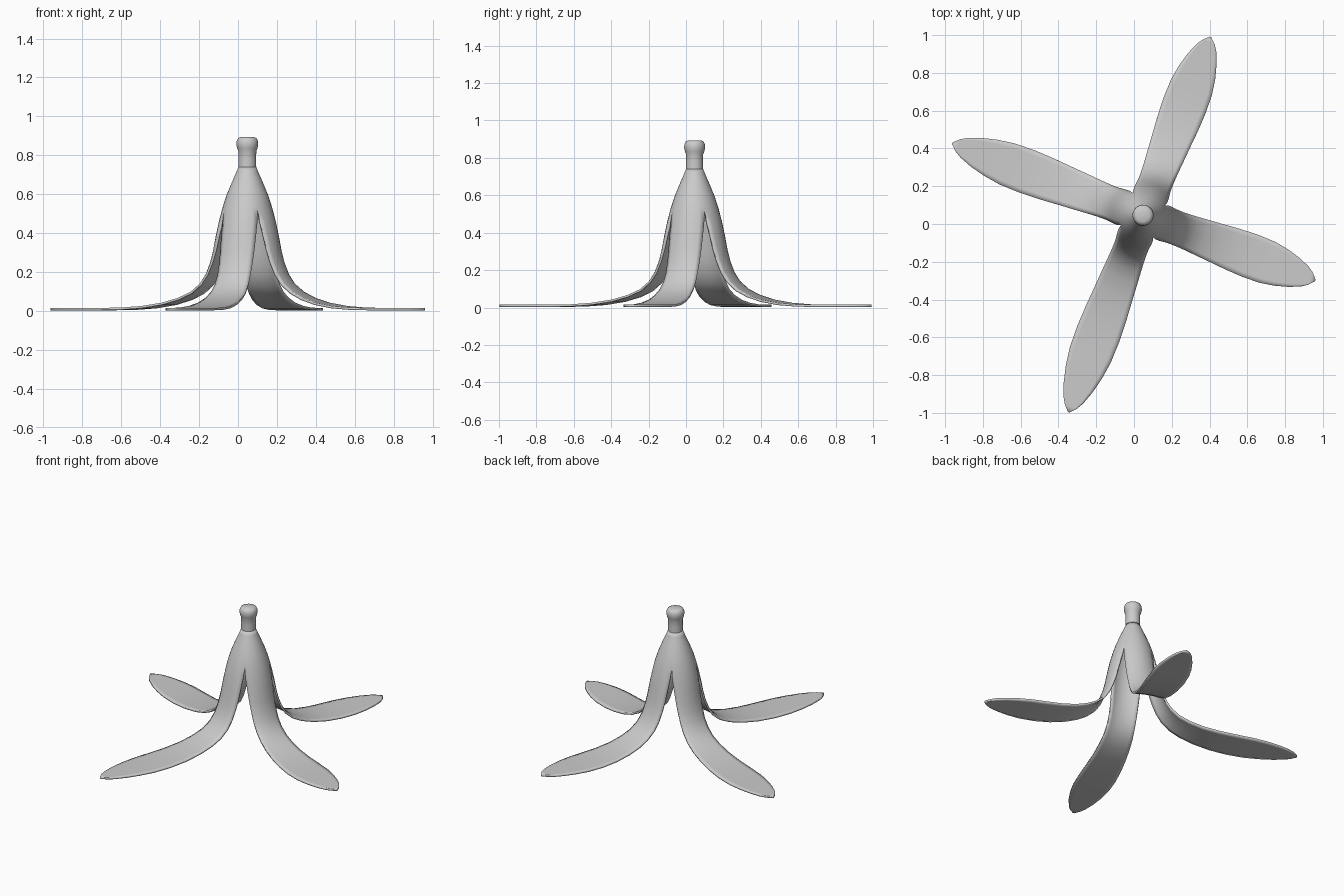
import bpy, bmesh
from math import sin, cos, pi, radians

if "Cube" in bpy.data.objects:
    bpy.data.objects.remove(bpy.data.objects["Cube"])

CX, CY = 0.048, 0.046          # axis of the stem
N = 8                          # strips across each peel flap


def finish(name, bm):
    me = bpy.data.meshes.new(name)
    bm.to_mesh(me)
    bm.free()
    ob = bpy.data.objects.new(name, me)
    bpy.context.collection.objects.link(ob)
    bpy.context.view_layer.objects.active = ob
    ob.select_set(True)
    bpy.ops.object.shade_smooth_by_angle(angle=radians(50))
    ob.select_set(False)
    return ob


# closed upper part of the peel: (radius, z)
upper = [(0.046, 0.74), (0.056, 0.715), (0.08, 0.66), (0.107, 0.595), (0.128, 0.53)]
# free flap: (radius, z, half width, roundness of the cross-section)
flap = [(0.147, 0.46, 0.096, 1.0), (0.163, 0.385, 0.096, 0.9),
        (0.177, 0.31, 0.094, 0.8), (0.192, 0.25, 0.092, 0.7),
        (0.214, 0.19, 0.091, 0.6), (0.245, 0.14, 0.092, 0.5),
        (0.29, 0.098, 0.095, 0.35), (0.35, 0.067, 0.1, 0.2),
        (0.43, 0.042, 0.106, 0.1), (0.53, 0.025, 0.114, 0),
        (0.64, 0.017, 0.119, 0), (0.75, 0.015, 0.116, 0),
        (0.84, 0.015, 0.102, 0), (0.92, 0.015, 0.081, 0),
        (0.985, 0.015, 0.056, 0), (1.02, 0.015, 0.034, 0), (1.05, 0.015, 0.004, 0)]
rows = [(r, z, r * sin(pi / 4), 1.0) for r, z in upper] + flap

# peel: four flaps welded together near the top
bm = bmesh.new()
for k, length in enumerate((1.01, 1.08, 1.115, 0.975)):
    a = radians(69.3 + 90 * k)
    grid = []
    for r, z, h, rnd in rows:
        if r > 0.3:
            r = 0.3 + (r - 0.3) * (length - 0.3) / 0.75
        line = []
        for j in range(N + 1):
            t = (2 * j / N - 1) * pi / 4
            R = h / sin(pi / 4)
            lat, rad = R * sin(t), r - rnd * R * (1 - cos(t))
            line.append(bm.verts.new((CX + rad * cos(a) - lat * sin(a),
                                      CY + rad * sin(a) + lat * cos(a), z)))
        grid.append(line)
    for p, q in zip(grid, grid[1:]):
        for j in range(N):
            bm.faces.new((p[j], q[j], q[j + 1], p[j + 1]))
bmesh.ops.remove_doubles(bm, verts=bm.verts, dist=0.0005)
peel = finish("peel", bm)
sol = peel.modifiers.new("thickness", 'SOLIDIFY')
sol.thickness = 0.012
sol.offset = -1

# stem with a rounded knob
bm = bmesh.new()
prof = [(0.046, 0.725), (0.0455, 0.78), (0.046, 0.82), (0.052, 0.835), (0.056, 0.853),
        (0.055, 0.872), (0.048, 0.887), (0.034, 0.894)]
S = 4 * N
rings = [[bm.verts.new((CX + r * cos(2 * pi * i / S + radians(69.3)),
                        CY + r * sin(2 * pi * i / S + radians(69.3)), z))
          for i in range(S)] for r, z in prof]
for p, q in zip(rings, rings[1:]):
    for i in range(S):
        bm.faces.new((p[i], p[(i + 1) % S], q[(i + 1) % S], q[i]))
bm.faces.new(rings[-1])
bm.faces.new(rings[0][::-1])
finish("stem", bm)
